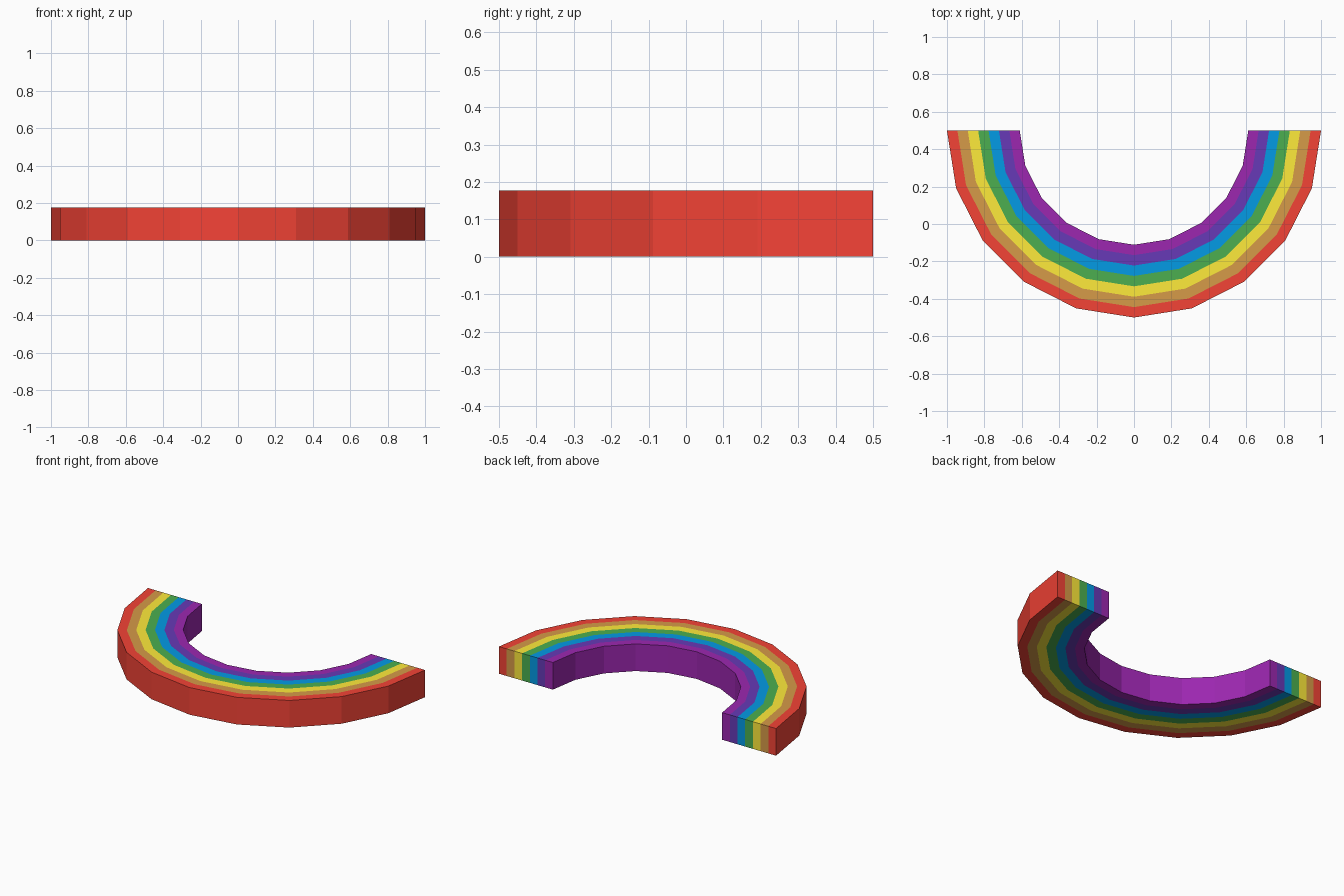
import bpy, bmesh, math
from mathutils import Matrix

if "Cube" in bpy.data.objects:
    bpy.data.objects.remove(bpy.data.objects["Cube"])

R_OUT, R_IN, HEIGHT, SEGMENTS = 1.0, 0.611, 0.177, 10
BANDS = [("red", 0xF44336), ("orange", 0xD69B48), ("yellow", 0xFFEB3B),
         ("green", 0x4CAF50), ("blue", 0x039BE5), ("indigo", 0x673AB7),
         ("violet", 0x9C27B0)]


def material(name, code):
    def linear(c):
        c /= 255
        return c / 12.92 if c <= 0.04045 else ((c + 0.055) / 1.055) ** 2.4
    mat = bpy.data.materials.new(name)
    mat.diffuse_color = [linear(code >> s & 255) for s in (16, 8, 0)] + [1]
    mat.use_nodes = True
    mat.node_tree.nodes["Principled BSDF"].inputs["Base Color"].default_value = mat.diffuse_color
    return mat


# One solid half ring, lying flat, striped in concentric bands
bm = bmesh.new()
n = len(BANDS)
radii = [R_OUT + (R_IN - R_OUT) * i / n for i in range(n + 1)]


def ring_point(r, k, z):
    a = math.pi + math.pi * k / SEGMENTS
    return bm.verts.new((r * math.cos(a), 0.5 + r * math.sin(a), z))


# grid[segment][level][band edge]
grid = [[[ring_point(r, k, z) for r in radii] for z in (0, HEIGHT)]
        for k in range(SEGMENTS + 1)]


def face(verts, band):
    bm.faces.new(verts).material_index = band


for a, b in zip(grid, grid[1:]):
    # Top and bottom stripes
    for i in range(n):
        for z in (0, 1):
            face((a[z][i], b[z][i], b[z][i + 1], a[z][i + 1]), i)
    # Outer and inner walls
    for i, band in ((0, 0), (n, n - 1)):
        face((a[0][i], b[0][i], b[1][i], a[1][i]), band)

# Striped end caps
for e in (grid[0], grid[-1]):
    for i in range(n):
        face((e[0][i], e[0][i + 1], e[1][i + 1], e[1][i]), i)

bmesh.ops.recalc_face_normals(bm, faces=bm.faces)
mesh = bpy.data.meshes.new("rainbow_arch")
bm.to_mesh(mesh)
bm.free()
for name, code in BANDS:
    mesh.materials.append(material(name, code))
arch = bpy.data.objects.new("rainbow_arch", mesh)
bpy.context.collection.objects.link(arch)
